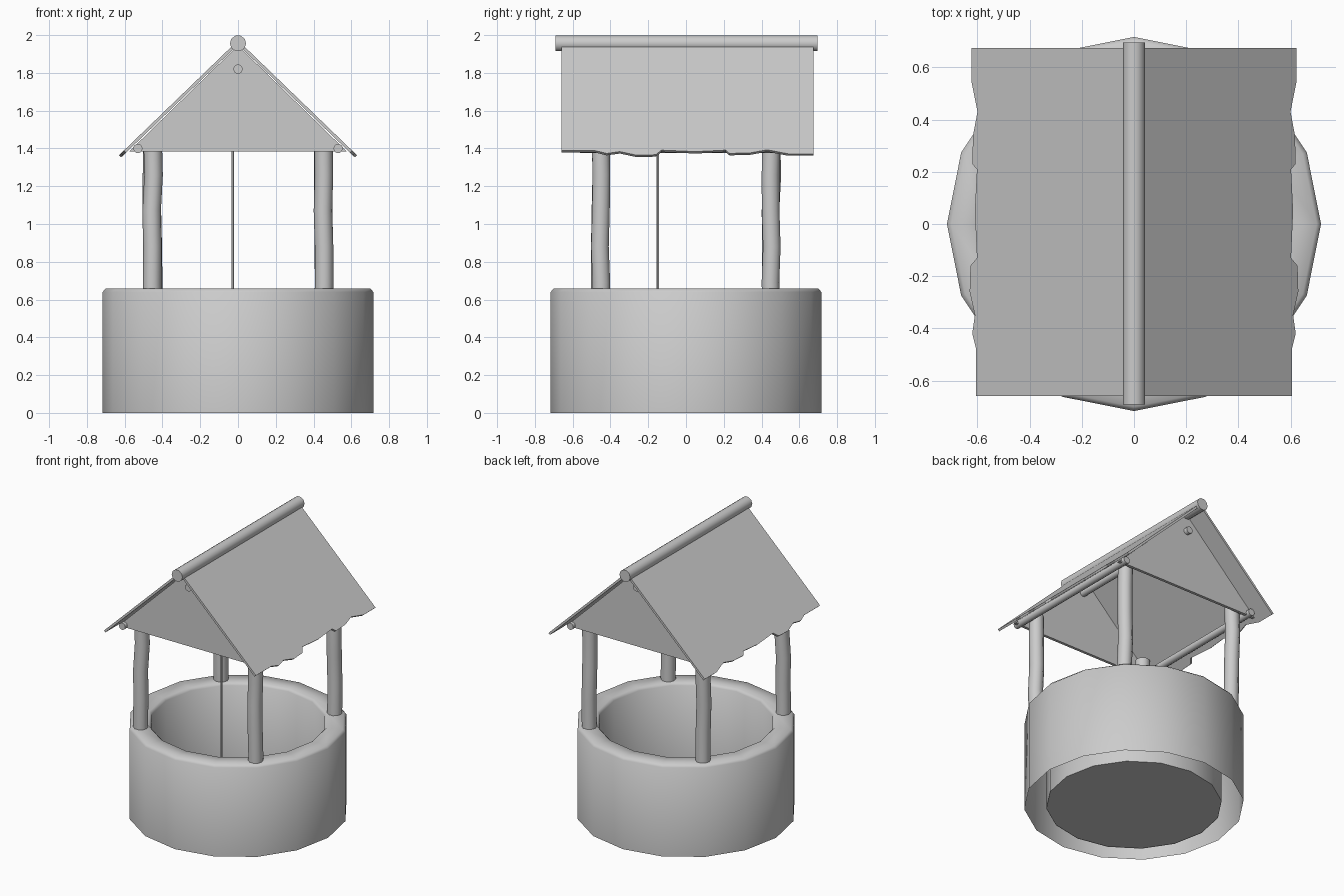
import bpy, math, random
from mathutils import Vector

if "Cube" in bpy.data.objects:
    bpy.data.objects.remove(bpy.data.objects["Cube"])

random.seed(4)


def make(name, verts, faces, angle=None):
    me = bpy.data.meshes.new(name)
    me.from_pydata(verts, [], faces)
    me.update()
    ob = bpy.data.objects.new(name, me)
    bpy.context.collection.objects.link(ob)
    if angle:
        bpy.ops.object.select_all(action='DESELECT')
        ob.select_set(True)
        bpy.context.view_layer.objects.active = ob
        bpy.ops.object.shade_smooth_by_angle(angle=math.radians(angle))
    return ob


def lathe(name, profile, n):
    verts = [(r * math.cos(i * math.tau / n), r * math.sin(i * math.tau / n), z)
             for r, z in profile for i in range(n)]
    faces = [(k * n + i, k * n + (i + 1) % n, (k + 1) * n + (i + 1) % n, (k + 1) * n + i)
             for k in range(len(profile) - 1) for i in range(n)]
    return make(name, verts, faces, 50)


def log(name, start, end, r, n=10, rings=2, jitter=0.0):
    """Capped round bar, optionally with slightly crooked middle rings."""
    a, b = Vector(start), Vector(end)
    q = (b - a).to_track_quat('Z', 'Y')
    verts = []
    for k in range(rings):
        c = a.lerp(b, k / (rings - 1))
        if 0 < k < rings - 1:
            c += Vector((random.uniform(-jitter, jitter), random.uniform(-jitter, jitter), 0))
        for i in range(n):
            t = i * math.tau / n
            verts.append(c + q @ Vector((r * math.cos(t), r * math.sin(t), 0)))
    faces = [(k * n + i, k * n + (i + 1) % n, (k + 1) * n + (i + 1) % n, (k + 1) * n + i)
             for k in range(rings - 1) for i in range(n)]
    faces += [tuple(reversed(range(n))), tuple(range((rings - 1) * n, rings * n))]
    return make(name, verts, faces, 50)


# Round wall, open underneath, with a softened rim
lathe("well_wall", [(0.717, 0), (0.717, 0.64), (0.70, 0.658), (0.59, 0.658),
                    (0.573, 0.64), (0.573, 0)], 16)

# Floor disc closing the inner shaft
make("well_floor", [(0.573 * math.cos(i * math.tau / 16), 0.573 * math.sin(i * math.tau / 16), 0.002)
                    for i in range(16)], [tuple(range(16))])

# Four slightly crooked posts
for sx, a in ((-1, "left"), (1, "right")):
    for sy, b in ((-1, "front"), (1, "back")):
        x, y = sx * 0.452, sy * 0.452
        log(f"{b}_{a}_post", (x, y, 0.5), (x, y, 1.45), 0.049, 10, 6, 0.006)

# Eave logs, crossbar, ridge log
for sx, a in ((-1, "left"), (1, "right")):
    log(f"{a}_eave_log", (sx * 0.53, -0.56, 1.40), (sx * 0.53, 0.56, 1.40), 0.025)
log("crossbar", (0, -0.565, 1.82), (0, 0.565, 1.82), 0.025)
log("ridge_log", (0, -0.692, 1.956), (0, 0.695, 1.956), 0.043)

# Rope hanging from the crossbar
log("rope", (-0.027, -0.15, 0.05), (-0.027, -0.15, 1.83), 0.007, 6)

# Triangular gable panels
for sy, b in ((-1, "front"), (1, "back")):
    ya, yb = sy * 0.535, sy * 0.515
    tri = [(-0.575, 1.385), (0.575, 1.385), (0, 1.945)]
    make(f"{b}_gable", [(x, y, z) for y in (ya, yb) for x, z in tri],
         [(0, 1, 2), (5, 4, 3), (0, 3, 4, 1), (1, 4, 5, 2), (2, 5, 3, 0)])

# Roof slopes with ragged eaves: (y, reach in x)
eave = [(-0.66, 0.605), (-0.48, 0.605), (-0.42, 0.62), (-0.35, 0.61), (-0.26, 0.63),
        (-0.16, 0.627), (-0.13, 0.602), (0.05, 0.61), (0.21, 0.602), (0.23, 0.62),
        (0.34, 0.617), (0.43, 0.60), (0.54, 0.622), (0.675, 0.622)]
n = len(eave)
for sx, a in ((-1, "left"), (1, "right")):
    verts = []
    for top, drop in ((1.972, 0.0), (1.95, 0.012)):
        verts += [(0, y, top) for y, r in eave]
        verts += [(sx * (r - drop), y, top - 0.965 * (r - drop)) for y, r in eave]
    m = 2 * n
    faces = []
    for i in range(n - 1):
        faces += [(i, n + i, n + i + 1, i + 1),
                  (m + i + 1, m + n + i + 1, m + n + i, m + i),
                  (n + i, m + n + i, m + n + i + 1, n + i + 1)]
    faces += [(0, m, m + n, n), (n - 1, m - 1, 2 * m - 1, m + n - 1)]
    if sx < 0:
        faces = [f[::-1] for f in faces]
    make(f"{a}_roof", verts, faces)
